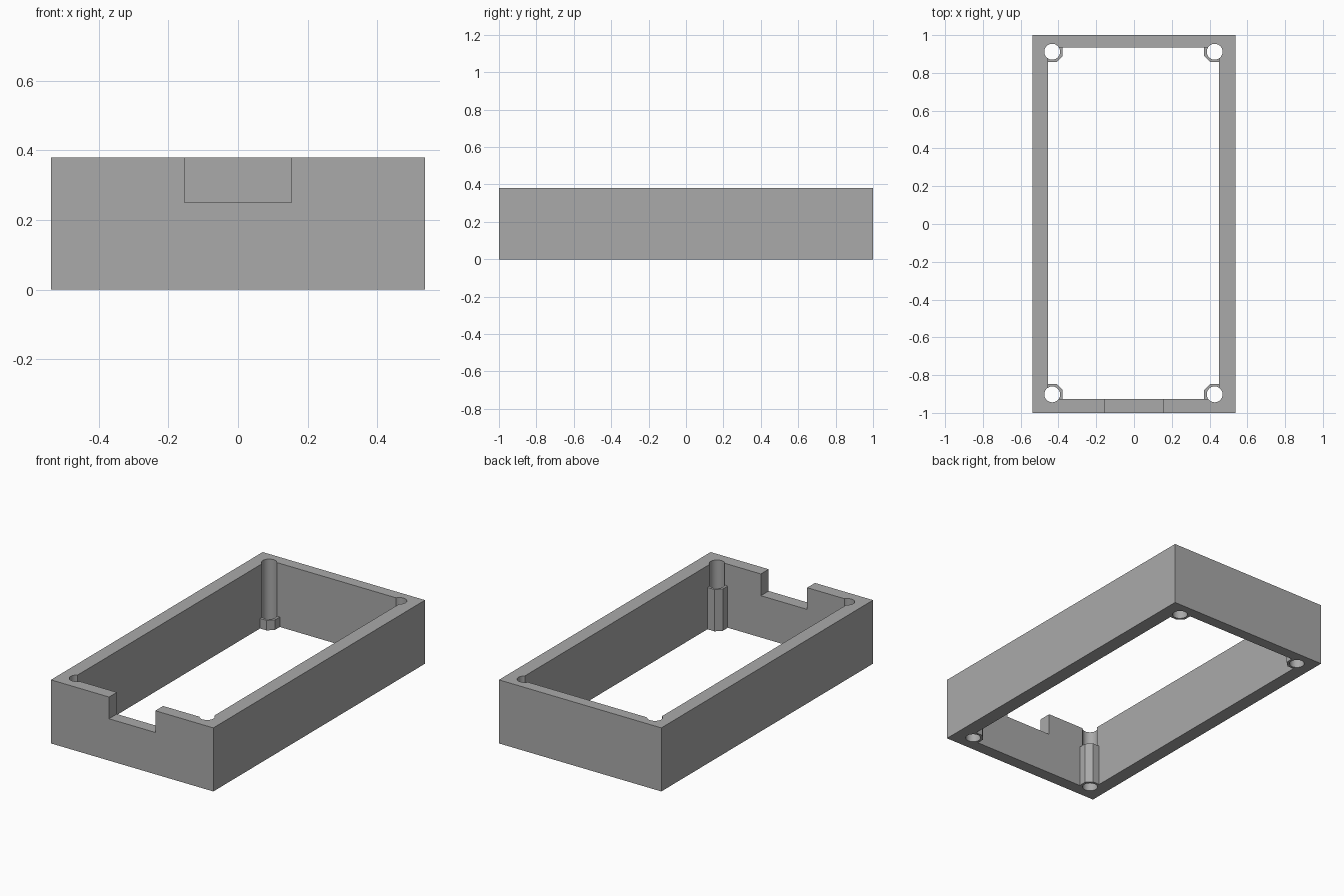
import bpy, math

if "Cube" in bpy.data.objects:
    bpy.data.objects.remove(bpy.data.objects["Cube"], do_unlink=True)

HEIGHT = 0.38
COLOUR = (0.4, 0.4, 0.4, 1)
grey = bpy.data.materials.new("plain grey")
grey.use_nodes = True
grey.diffuse_color = COLOUR
grey.node_tree.nodes["Principled BSDF"].inputs["Base Color"].default_value = COLOUR


def box(name, x0, x1, y0, y1, z0, z1):
    bpy.ops.mesh.primitive_cube_add(
        size=1, location=((x0 + x1) / 2, (y0 + y1) / 2, (z0 + z1) / 2))
    ob = bpy.context.object
    ob.name = name
    ob.scale = (x1 - x0, y1 - y0, z1 - z0)
    bpy.ops.object.transform_apply(location=False, rotation=False, scale=True)
    ob.data.materials.append(grey)
    return ob


def post(name, x, y, radius, z0, z1, sides):
    bpy.ops.mesh.primitive_cylinder_add(
        vertices=sides, radius=radius, depth=z1 - z0,
        location=(x, y, (z0 + z1) / 2), rotation=(0, 0, math.pi / sides))
    ob = bpy.context.object
    ob.name = name
    ob.data.materials.append(grey)
    return ob


def combine(target, other, operation):
    mod = target.modifiers.new(other.name, 'BOOLEAN')
    mod.operation = operation
    mod.solver = 'EXACT'
    mod.object = other
    bpy.context.view_layer.objects.active = target
    bpy.ops.object.modifier_apply(modifier=mod.name)
    bpy.data.objects.remove(other, do_unlink=True)


# Open rectangular frame
frame = box("case_frame", -0.537, 0.537, -1, 1, 0, HEIGHT)
combine(frame, box("cavity", -0.454, 0.451, -0.926, 0.934, -0.1, 0.5), 'DIFFERENCE')

# Corner screw bosses, tall at the front and short at the back
corners = [(sx * 0.43 - 0.003, sy * 0.907 + 0.005, sy)
           for sx in (-1, 1) for sy in (-1, 1)]
for x, y, sy in corners:
    top = 0.25 if sy < 0 else 0.06
    combine(frame, post("boss", x, y, 0.06, 0, top, 8), 'UNION')

# Screw holes through the full height
for x, y, sy in corners:
    combine(frame, post("screw_hole", x, y, 0.042, -0.1, 0.5, 32), 'DIFFERENCE')

# Notch in the front wall
combine(frame, box("notch", -0.153, 0.153, -1.1, -0.8, 0.25, 0.5), 'DIFFERENCE')

bpy.ops.object.select_all(action='DESELECT')
frame.select_set(True)
bpy.context.view_layer.objects.active = frame
bpy.ops.object.shade_smooth_by_angle(angle=math.radians(25))
